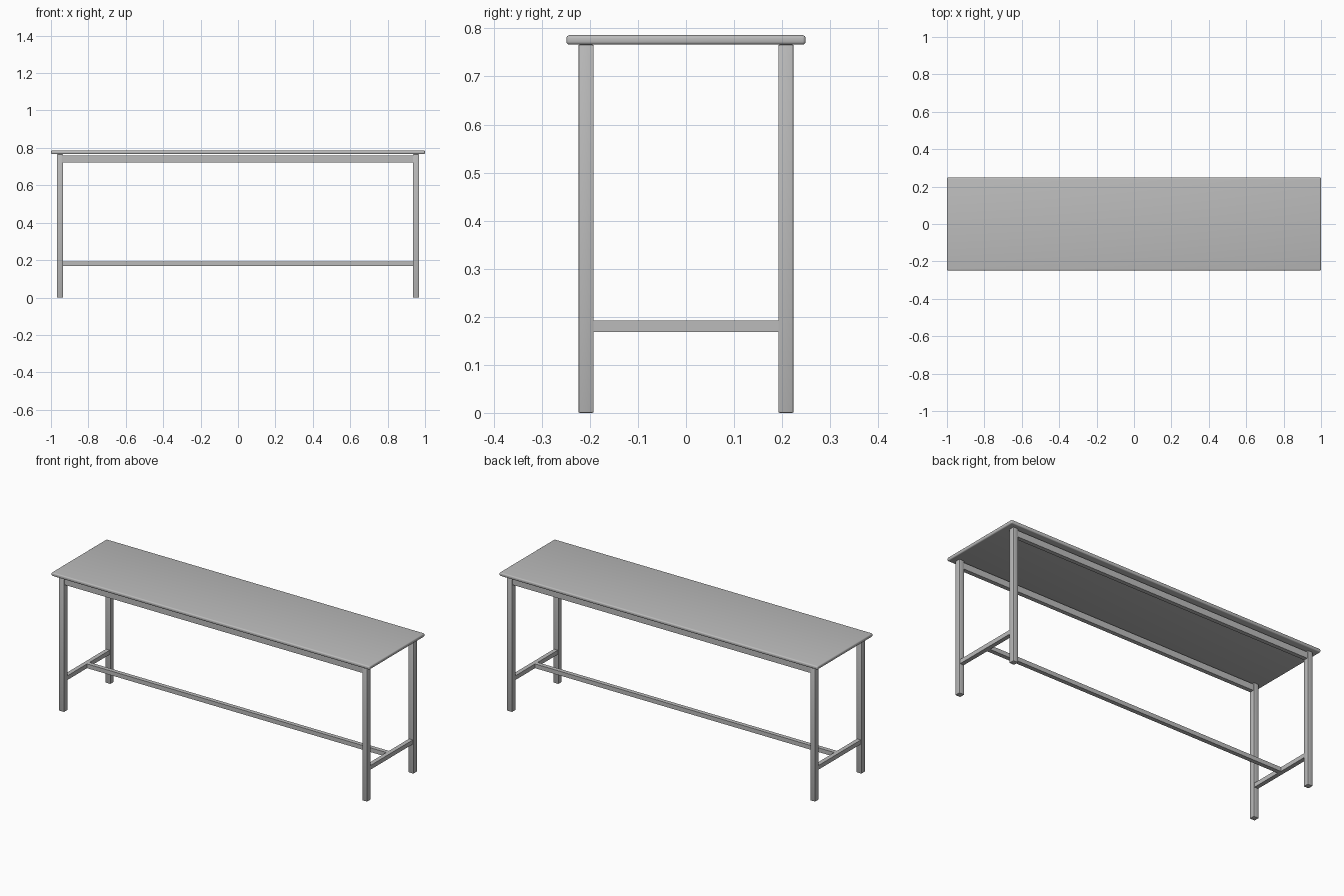
import bpy

if "Cube" in bpy.data.objects:
    bpy.data.objects.remove(bpy.data.objects["Cube"])

grey = bpy.data.materials.new("plain grey")
grey.diffuse_color = (0.5, 0.5, 0.5, 1)
grey.use_nodes = True
grey.node_tree.nodes["Principled BSDF"].inputs["Base Color"].default_value = grey.diffuse_color


def box(name, lo, hi, bevel=0.0, segments=2):
    """Axis-aligned bar between two corners, with optional rounded edges."""
    bpy.ops.mesh.primitive_cube_add(size=1)
    ob = bpy.context.object
    ob.name = name
    ob.location = [(a + b) / 2 for a, b in zip(lo, hi)]
    ob.scale = [b - a for a, b in zip(lo, hi)]
    bpy.ops.object.transform_apply(location=False, rotation=False, scale=True)
    ob.data.materials.append(grey)
    if bevel:
        mod = ob.modifiers.new("rounded edges", 'BEVEL')
        mod.width = bevel
        mod.segments = segments
        bpy.ops.object.modifier_apply(modifier=mod.name)
        bpy.ops.object.shade_smooth_by_angle()
    return ob


LX0, LX1 = 0.936, 0.968    # leg extents in x
LY0, LY1 = 0.192, 0.224    # leg extents in y
TOP0, TOP1 = 0.766, 0.786  # table top heights

# table top
box("table_top", (-1, -0.249, TOP0), (1, 0.249, TOP1), 0.007, 4)

for sy, depth in ((-1, "front"), (1, "back")):
    y0, y1 = sorted((sy * LY0, sy * LY1))
    # legs
    for sx, side in ((-1, "left"), (1, "right")):
        x0, x1 = sorted((sx * LX0, sx * LX1))
        box(f"{depth}_{side}_leg", (x0, y0, 0), (x1, y1, TOP0), 0.003)
    # long rails under the top
    yc = sy * (LY0 + LY1) / 2
    box(f"{depth}_rail", (-LX0, yc - 0.012, 0.722), (LX0, yc + 0.012, 0.758))

# side stretchers between the legs
for sx, side in ((-1, "left"), (1, "right")):
    xc = sx * (LX0 + LX1) / 2
    box(f"{side}_stretcher", (xc - 0.012, -LY0, 0.168), (xc + 0.012, LY0, 0.192))

# long centre stretcher
box("centre_stretcher", (-0.94, -0.012, 0.168), (0.94, 0.012, 0.192))
